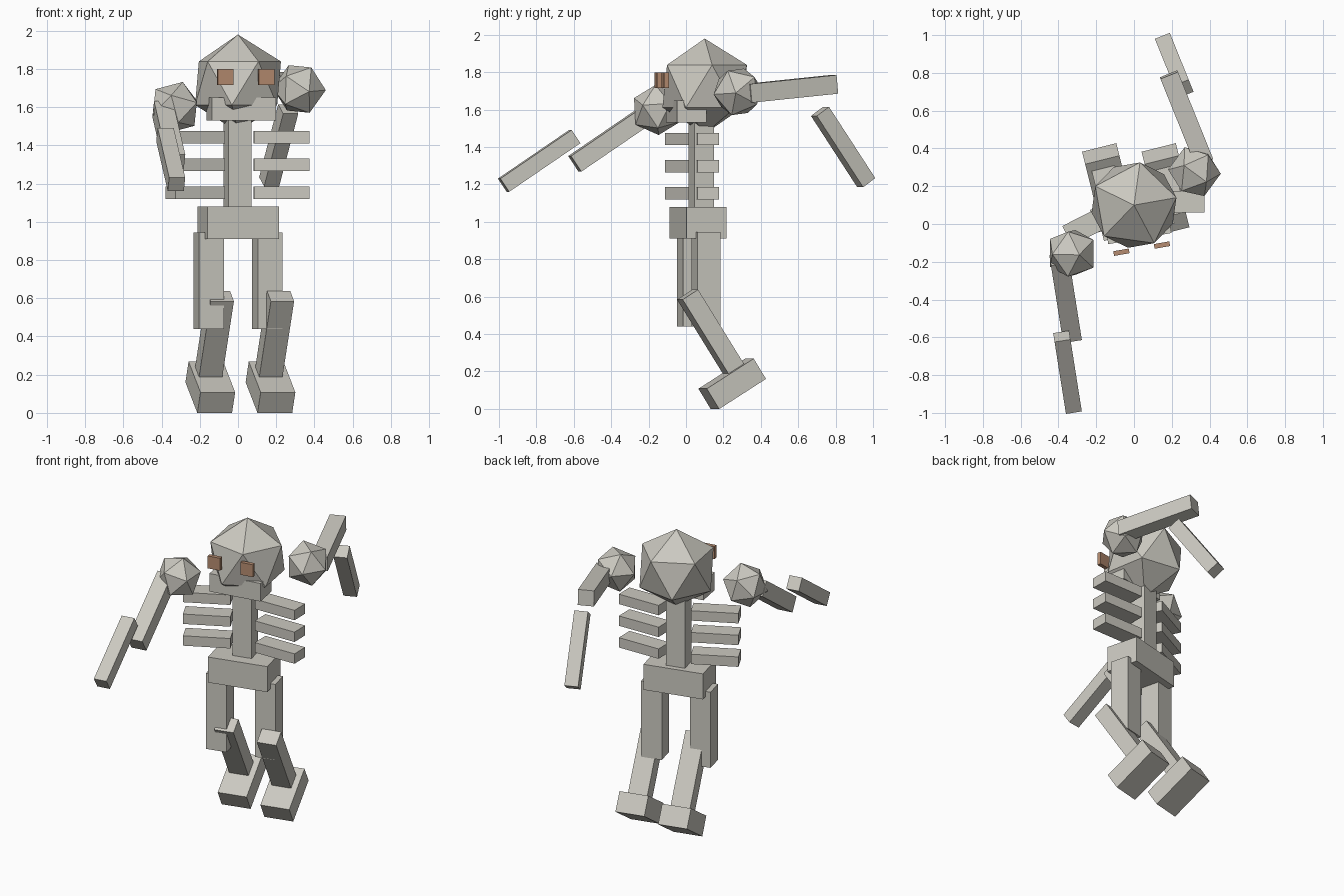
import bpy, bmesh
from math import radians
from mathutils import Matrix, Vector

if "Cube" in bpy.data.objects:
    bpy.data.objects.remove(bpy.data.objects["Cube"], do_unlink=True)


def material(name, color):
    m = bpy.data.materials.new(name)
    m.use_nodes = True
    m.diffuse_color = color
    m.node_tree.nodes["Principled BSDF"].inputs["Base Color"].default_value = color
    return m


BONE = material("bone grey", (0.60, 0.585, 0.53, 1))
EYE = material("eye brown", (0.46, 0.26, 0.16, 1))


def finish(name, bm, center, pitch, yaw, mat):
    """Place a flat-shaded part: pitch about its own x, then yaw about z."""
    bm.transform(Matrix.Translation(center) @ Matrix.Rotation(radians(yaw), 4, 'Z')
                 @ Matrix.Rotation(radians(pitch), 4, 'X'))
    me = bpy.data.meshes.new(name)
    bm.to_mesh(me)
    bm.free()
    me.materials.append(mat)
    bpy.context.collection.objects.link(bpy.data.objects.new(name, me))


def box(name, center, size, pitch=0, yaw=0, mat=BONE):
    bm = bmesh.new()
    bmesh.ops.create_cube(bm, size=1)
    bmesh.ops.scale(bm, vec=size, verts=bm.verts)
    finish(name, bm, center, pitch, yaw, mat)


def ball(name, center, radius, pitch=0, yaw=0):
    bm = bmesh.new()
    bmesh.ops.create_icosphere(bm, subdivisions=1, radius=radius)
    finish(name, bm, center, pitch, yaw, BONE)


# The torso is turned about the vertical axis
TURN = 14
BODY = Matrix.Translation((0, 0.068, 0)) @ Matrix.Rotation(radians(TURN), 4, 'Z')


def on_body(x, y, z):
    return BODY @ Vector((x, y, z))


# Pelvis and spine
box("pelvis", on_body(0, -0.004, 0.995), (0.385, 0.22, 0.17), 0, TURN)
box("spine", on_body(0, 0.015, 1.3), (0.124, 0.11, 0.46), 0, TURN)

# Ribs sweep forward on both sides, thighs hang from the pelvis
for side, s in (("left", 1), ("right", -1)):
    for i in range(3):
        box(f"{side}_rib_{i + 1}", on_body(0.233 * s, -0.008, 1.153 + 0.145 * i),
            (0.29, 0.115, 0.066), 0, TURN - 13 * s)
    box(f"{side}_thigh", on_body(0.158 * s, 0, 0.692), (0.134, 0.126, 0.505), 0, TURN)

    # Shins and feet share one backward tilt
    shift = 0 if s > 0 else -0.315
    box(f"{side}_shin", (0.19 + shift, 0.14, 0.398), (0.125, 0.10, 0.505), 32.5, TURN)
    box(f"{side}_foot", (0.17 + shift, 0.247, 0.134), (0.187, 0.304, 0.128), 32, TURN)

# Arms: the left swings back, the right reaches forward
ball("left_shoulder", (0.32, 0.277, 1.695), 0.14, 95.5, 22)
box("left_upper_arm", (0.278, 0.56, 1.711), (0.10, 0.10, 0.50), 95.5, 22)
box("left_forearm", (0.213, 0.84, 1.40), (0.085, 0.085, 0.465), 35, 22)
ball("right_shoulder", (-0.33, -0.155, 1.598), 0.14, -56, 9)
box("right_upper_arm", (-0.362, -0.39, 1.45), (0.10, 0.10, 0.50), -56, 9)
box("right_forearm", (-0.352, -0.785, 1.326), (0.085, 0.085, 0.465), -56, 9)

# Head, jaw and eyes
LOOK = 10
HEAD = Matrix.Translation((0, 0.1, 1.725)) @ Matrix.Rotation(radians(LOOK), 4, 'Z')
ball("head", HEAD.translation, 0.255, 0, LOOK)
box("jaw", HEAD @ Vector((0, -0.1, -0.135)), (0.34, 0.16, 0.12), 0, LOOK)
for side, s in (("left", 1), ("right", -1)):
    box(f"{side}_eye", HEAD @ Vector((0.109 * s, -0.234, 0.033)),
        (0.083, 0.025, 0.083), 0, LOOK, EYE)
